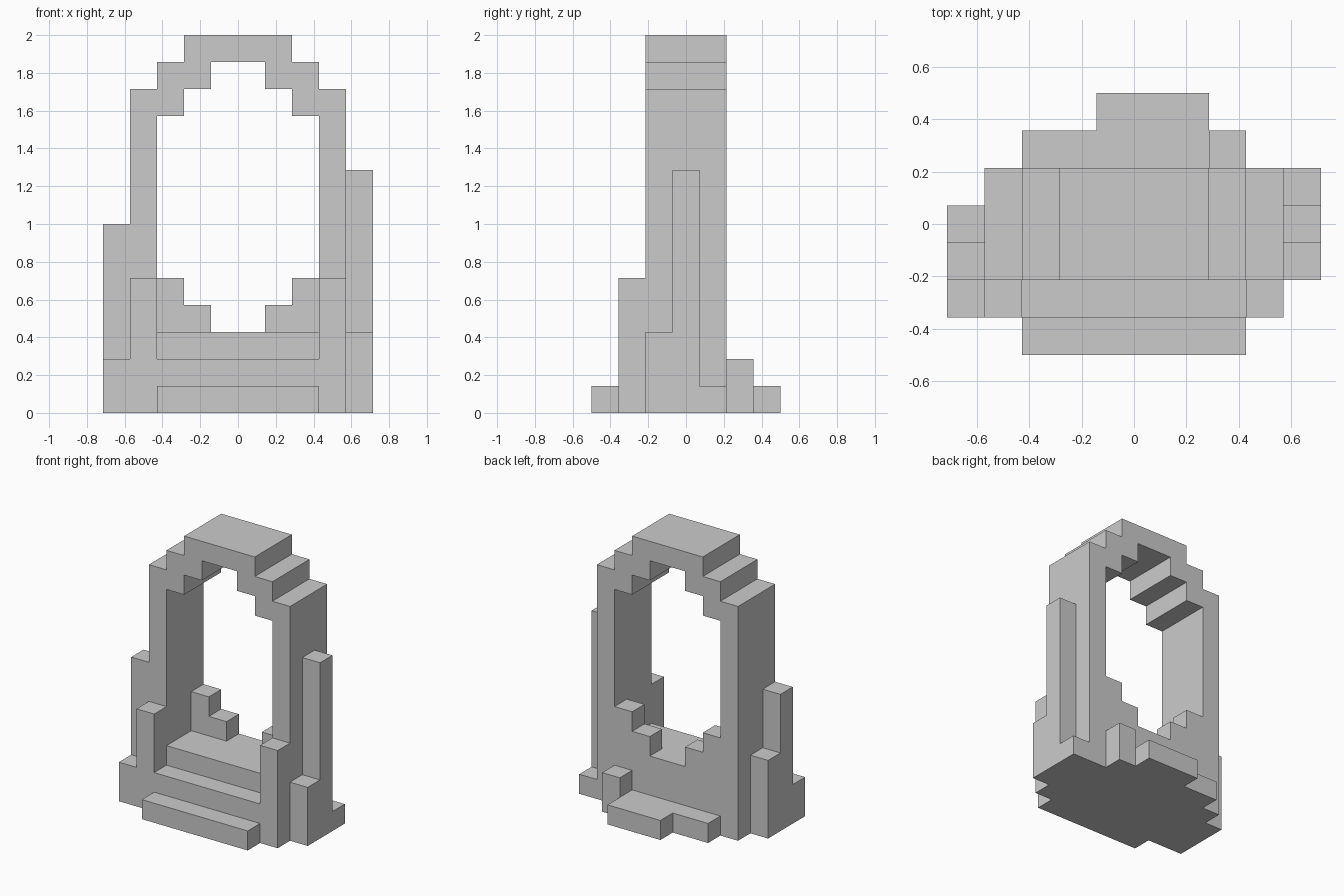
import bpy, bmesh
from mathutils import Vector

if "Cube" in bpy.data.objects:
    bpy.data.objects.remove(bpy.data.objects["Cube"])

U = 2 / 14                      # one block; x cells -5..5, y cells 0..7, z cells 0..14
ORIGIN = Vector((0, -3.5, 0))


def box(x0, x1, y0, y1, z0, z1):
    return {(x, y, z) for x in range(x0, x1) for y in range(y0, y1) for z in range(z0, z1)}


def pair(x0, x1, *rest):
    """A box and its mirror image across x = 0."""
    return box(x0, x1, *rest) | box(-x1, -x0, *rest)


parts = {
    # stone ring, three blocks deep
    "arch_pillars": pair(3, 4, 2, 5, 0, 12),
    "arch_crown": (pair(2, 3, 2, 5, 11, 13) | pair(1, 2, 2, 5, 12, 14)
                   | box(-1, 1, 2, 5, 13, 14)),
    "sill": box(-3, 3, 2, 5, 0, 3),
    "corner_steps": pair(2, 3, 4, 5, 3, 5) | pair(1, 2, 4, 5, 3, 4),
    # front stairs and posts
    "upper_stair": box(-3, 3, 1, 2, 0, 2),
    "lower_stair": box(-3, 3, 0, 1, 0, 1),
    "front_posts": pair(3, 4, 1, 2, 0, 5),
    # uneven rubble against the left side, front to back
    "left_rubble": (box(-5, -4, 1, 2, 0, 2) | box(-5, -4, 2, 3, 0, 7)
                    | box(-5, -4, 3, 4, 0, 4)),
    # uneven rubble against the right side, front to back
    "right_rubble": (box(4, 5, 2, 3, 0, 3) | box(4, 5, 3, 4, 0, 9)
                     | box(4, 5, 4, 5, 0, 1)),
    # low ledge behind
    "back_ledge": box(-3, 2, 5, 6, 0, 1) | box(-1, 2, 6, 7, 0, 1),
    "back_block": box(2, 3, 5, 6, 0, 2),
}
filled = set().union(*parts.values())


def build(name, cells):
    """Skin the cells, leaving out faces buried against other blocks."""
    bm = bmesh.new()
    for cell in sorted(cells):
        for axis in range(3):
            for sign in (-1, 1):
                n = Vector((0, 0, 0))
                n[axis] = sign
                if tuple(int(c + d) for c, d in zip(cell, n)) in filled:
                    continue
                a, b = Vector((0, 0, 0)), Vector((0, 0, 0))
                a[(axis + 1) % 3] = 0.5
                b[(axis + 2) % 3] = 0.5 * sign
                mid = Vector(cell) + Vector((0.5, 0.5, 0.5)) + n * 0.5 + ORIGIN
                bm.faces.new([bm.verts.new((mid + p) * U)
                              for p in (-a - b, a - b, a + b, b - a)])
    bmesh.ops.remove_doubles(bm, verts=bm.verts, dist=1e-4)
    bmesh.ops.dissolve_limit(bm, angle_limit=0.01, verts=bm.verts, edges=bm.edges)
    mesh = bpy.data.meshes.new(name)
    bm.to_mesh(mesh)
    bm.free()
    bpy.context.collection.objects.link(bpy.data.objects.new(name, mesh))


for part_name, part_cells in parts.items():
    build(part_name, part_cells)
